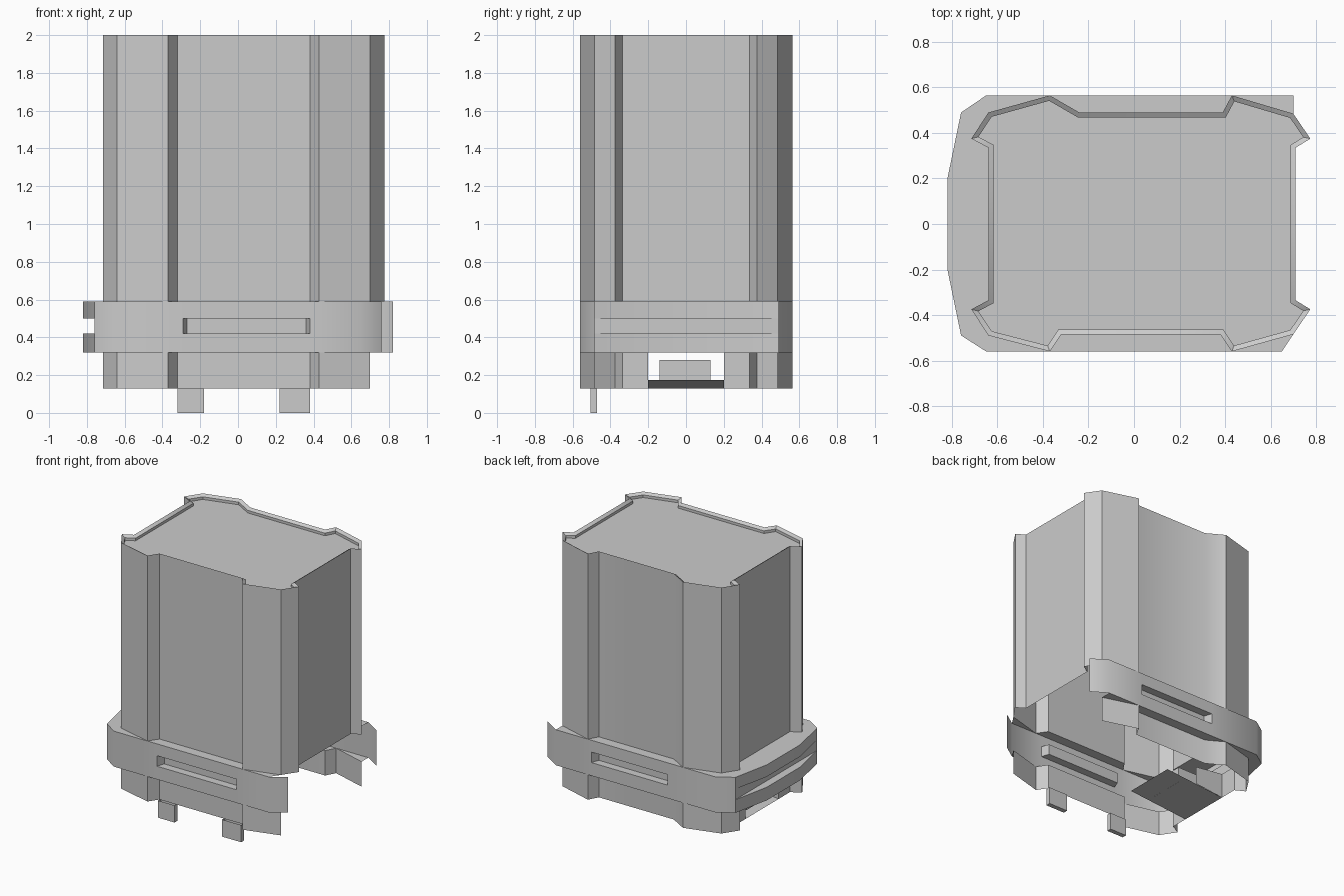
import bpy
import math

if "Cube" in bpy.data.objects:
    bpy.data.objects.remove(bpy.data.objects["Cube"], do_unlink=True)

grey = bpy.data.materials.new("light grey")
grey.use_nodes = True
COLOUR = (0.6, 0.6, 0.6, 1)
grey.diffuse_color = COLOUR
grey.node_tree.nodes["Principled BSDF"].inputs["Base Color"].default_value = COLOUR


def make(name, verts, faces):
    mesh = bpy.data.meshes.new(name)
    mesh.from_pydata(verts, [], faces)
    mesh.materials.append(grey)
    obj = bpy.data.objects.new(name, mesh)
    bpy.context.collection.objects.link(obj)
    bpy.ops.object.select_all(action="DESELECT")
    obj.select_set(True)
    bpy.context.view_layer.objects.active = obj
    bpy.ops.object.mode_set(mode="EDIT")
    bpy.ops.mesh.select_all(action="SELECT")
    bpy.ops.mesh.remove_doubles(threshold=0.0005)
    bpy.ops.object.mode_set(mode="OBJECT")
    bpy.ops.object.shade_smooth_by_angle(angle=math.radians(35))
    return obj


def skin(name, rows, closed=False, cap=False):
    """Quads between successive rows of points, optional cap on the last row."""
    n = len(rows[0])
    verts = [p for row in rows for p in row]
    faces = []
    for r in range(len(rows) - 1):
        for i in range(n if closed else n - 1):
            j = (i + 1) % n
            faces.append((r * n + i, r * n + j, (r + 1) * n + j, (r + 1) * n + i))
    if cap:
        faces.append(tuple((len(rows) - 1) * n + i for i in range(n)))
    return make(name, verts, faces)


def at(path, z):
    return [(p[0], p[1], z) for p in path]


def inset(path, d):
    """Offset a closed counter-clockwise outline inwards with mitred corners."""
    out = []
    for i, (x, y) in enumerate(path):
        (ax, ay), (bx, by) = path[i - 1], path[(i + 1) % len(path)]
        l1, l2 = math.hypot(x - ax, y - ay), math.hypot(bx - x, by - y)
        n1 = ((ay - y) / l1, (x - ax) / l1)
        n2 = ((y - by) / l2, (bx - x) / l2)
        k = d / (1 + n1[0] * n2[0] + n1[1] * n2[1])
        out.append((x + (n1[0] + n2[0]) * k, y + (n1[1] + n2[1]) * k))
    return out


# Fluted outline: each wall counter-clockwise from the front left corner
front = [(-0.64, -0.49), (-0.37, -0.56), (-0.32, -0.485),
         (0.38, -0.485), (0.43, -0.56), (0.70, -0.485)]
east = [(0.775, -0.375), (0.71, -0.335), (0.71, 0.335), (0.775, 0.375)]
back = [(0.70, 0.485), (0.43, 0.565), (0.39, 0.49),
        (-0.24, 0.49), (-0.37, 0.565), (-0.64, 0.49)]
west = [(-0.715, 0.375), (-0.64, 0.335), (-0.64, -0.335), (-0.715, -0.375)]
outline = front + east + back + west

# Tall body with raised rim and sunken lid
rim = inset(outline, 0.022)
skin("tall_body", [at(outline, 0.59), at(outline, 2), at(rim, 1.985), at(rim, 1.965)],
     closed=True, cap=True)

# Lower skirt, open on the +x side and notched at -x
skirt = back + west[:2] + [(-0.64, 0.2)]
skin("skirt_back", [at(skirt, 0.13), at(skirt, 0.32)])
skirt = [(-0.64, -0.2)] + west[2:] + front
skin("skirt_front", [at(skirt, 0.13), at(skirt, 0.32)])

# Band: x, y, groove inset in x, groove inset in y
D = 0.06
band = [(0.82, 0.49, 0, 0), (0.70, 0.565, 0, 0), (0.40, 0.565, 0, 0),
        (0.38, 0.565, 0, -D), (-0.22, 0.565, 0, -D), (-0.24, 0.565, 0, 0),
        (-0.65, 0.565, 0, 0), (-0.76, 0.49, 0, 0), (-0.82, 0.2, D, 0),
        (-0.82, -0.2, D, 0), (-0.76, -0.49, 0, 0), (-0.65, -0.56, 0, 0),
        (-0.29, -0.56, 0, 0), (-0.27, -0.56, 0, D), (0.36, -0.56, 0, D),
        (0.38, -0.56, 0, 0), (0.65, -0.56, 0, 0), (0.76, -0.485, 0, 0)]
groove = [(x + dx, y + dy) for x, y, dx, dy in band]
skin("band", [at(band, 0.59), at(band, 0.5), at(groove, 0.5),
              at(groove, 0.42), at(band, 0.42), at(band, 0.32)])

# Ledges joining band and body, above and below
outer = [(0.70, 0.565), (0.43, 0.565), (0.39, 0.565), (-0.24, 0.565), (-0.37, 0.565),
         (-0.65, 0.565), (-0.76, 0.49), (-0.82, 0.2), (-0.82, -0.2), (-0.76, -0.49),
         (-0.65, -0.56)] + [(x, -0.56) for x, y in front[1:5]] + [(0.65, -0.56)]
inner = back + west + front
for name, z in (("ledge_top", 0.59), ("ledge_bottom", 0.32)):
    skin(name, [at(outer, z), at(inner, z)])


def box(name, x0, x1, y0, y1, z0, z1):
    ring = [(x0, y0), (x1, y0), (x1, y1), (x0, y1)]
    return skin(name, [at(ring[::-1], z0)[::-1], at(ring, z1)], closed=True, cap=True)


# Front tabs, closed at the foot
for name, x0, x1 in (("tab_right", -0.32, -0.18), ("tab_left", 0.22, 0.38)):
    ring = [(x0, -0.505), (x1, -0.505), (x1, -0.47), (x0, -0.47)]
    skin(name, [at(ring, 0.13), at(ring, 0)], closed=True, cap=True)

# Latch: sloping tongue with a block on it, and cheeks beside the notch
skin("latch_tongue", [[(-0.64, -0.2, 0.13), (-0.64, 0.2, 0.13)],
                      [(-0.14, -0.2, 0.175), (-0.14, 0.2, 0.175)]])
box("latch_block", -0.6, -0.3, -0.14, 0.13, 0.16, 0.28)
for name, y in (("latch_cheek_right", -0.2), ("latch_cheek_left", 0.2)):
    skin(name, [[(-0.64, y, 0.13), (-0.4, y, 0.155)], [(-0.64, y, 0.32), (-0.4, y, 0.29)]])
